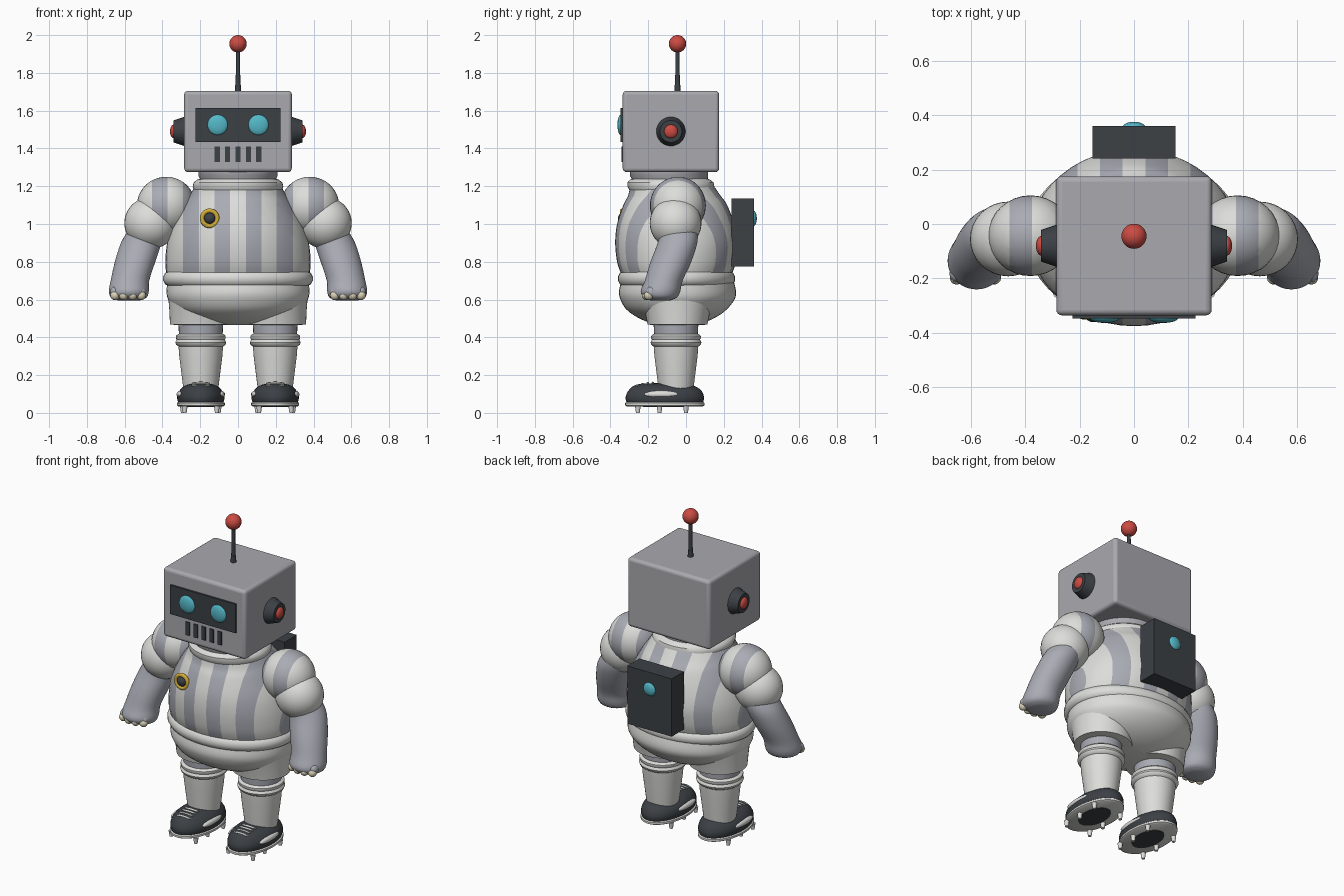
import bpy, bmesh, math
from mathutils import Matrix, Vector

cube = bpy.data.objects.get("Cube")
if cube:
    bpy.data.objects.remove(cube, do_unlink=True)


def material(name, r, g, b):
    m = bpy.data.materials.new(name)
    m.use_nodes = True
    m.diffuse_color = (r, g, b, 1)
    m.node_tree.nodes["Principled BSDF"].inputs["Base Color"].default_value = (r, g, b, 1)
    return m


white = material("white cloth", .72, .72, .70)
grey = material("blue grey", .40, .41, .46)
metal = material("head grey", .40, .40, .43)
dark = material("charcoal", .045, .052, .06)
red = material("red", .60, .07, .055)
cyan = material("cyan", .09, .48, .58)
yellow = material("yellow", .65, .42, .04)
cream = material("cream", .72, .66, .48)


def finish(name, bm, mat, loc=(0, 0, 0), angle=40):
    bmesh.ops.recalc_face_normals(bm, faces=bm.faces)
    mesh = bpy.data.meshes.new(name)
    bm.to_mesh(mesh)
    bm.free()
    mesh.materials.append(mat)
    mesh.shade_smooth()
    mesh.set_sharp_from_angle(angle=math.radians(angle))
    obj = bpy.data.objects.new(name, mesh)
    obj.location = loc
    bpy.context.collection.objects.link(obj)
    return obj


def ball(name, mat, loc, size):
    bm = bmesh.new()
    bmesh.ops.create_uvsphere(bm, u_segments=32, v_segments=20, radius=1)
    bmesh.ops.scale(bm, vec=Vector(size), verts=bm.verts)
    return finish(name, bm, mat, loc)


def box(name, mat, loc, size, bevel=0):
    bm = bmesh.new()
    bmesh.ops.create_cube(bm, size=1)
    bmesh.ops.scale(bm, vec=Vector(size), verts=bm.verts)
    obj = finish(name, bm, mat, loc)
    if bevel:
        mod = obj.modifiers.new("rounded edges", "BEVEL")
        mod.width, mod.segments = bevel, 4
    return obj


def cone(name, mat, loc, low, high, depth, turn=0):
    """Truncated cone along z, or along x when turned."""
    bm = bmesh.new()
    bmesh.ops.create_cone(bm, cap_ends=True, segments=32, radius1=low, radius2=high, depth=depth)
    bmesh.ops.rotate(bm, verts=bm.verts, matrix=Matrix.Rotation(turn, 3, "Y"))
    return finish(name, bm, mat, loc)


def loft(name, mat, rings, side=1, steps=1):
    """Skin through level ellipses given as (z, centre x, centre y, radius x, radius y)."""
    rows = []
    last = len(rings) - 1
    for i in range(last):
        a, b, c, d = (Vector(rings[max(0, min(last, i + k))]) for k in (-1, 0, 1, 2))
        for j in range(steps):
            t = j / steps
            rows.append(b + (c - a) * t / 2 + (a - b * 2.5 + c * 2 - d / 2) * t * t
                        + (b * 3 - a - c * 3 + d) * t ** 3 / 2)
    rows.append(Vector(rings[-1]))
    bm = bmesh.new()
    count = 48
    loops = []
    for z, cx, cy, rx, ry in rows:
        angles = [math.tau * k / count for k in range(count)]
        loops.append([bm.verts.new((side * (cx + rx * math.cos(a)), cy + ry * math.sin(a), z))
                      for a in angles])
    for lower, upper in zip(loops, loops[1:]):
        for k in range(count):
            n = (k + 1) % count
            bm.faces.new((lower[k], lower[n], upper[n], upper[k]))
    bm.faces.new(loops[0])
    bm.faces.new(loops[-1])
    return finish(name, bm, mat)


def add_stripes(obj, band=.083):
    """Cut upright bands at fixed x and colour every other one."""
    bm = bmesh.new()
    bm.from_mesh(obj.data)
    shift = obj.location.x
    for k in range(-8, 8):
        bmesh.ops.bisect_plane(bm, geom=bm.verts[:] + bm.edges[:] + bm.faces[:],
                               plane_co=((k + .5) * band - shift, 0, 0), plane_no=(1, 0, 0))
    for f in bm.faces:
        f.material_index = round((f.calc_center_median().x + shift) / band) % 2
    bm.to_mesh(obj.data)
    bm.free()
    obj.data.materials.append(grey)


def torus(name, mat, loc, major, minor):
    """Ring facing the front."""
    bm = bmesh.new()
    n, m = 32, 12
    grid = []
    for i in range(n):
        a = math.tau * i / n
        row = []
        for j in range(m):
            b = math.tau * j / m
            r = major + minor * math.cos(b)
            row.append(bm.verts.new((r * math.cos(a), minor * math.sin(b), r * math.sin(a))))
        grid.append(row)
    for i in range(n):
        for j in range(m):
            p, q = grid[i], grid[(i + 1) % n]
            bm.faces.new((p[j], q[j], q[(j + 1) % m], p[(j + 1) % m]))
    return finish(name, bm, mat, loc)


# Head, antenna and face
box("head", metal, (0, -.08, 1.49), (.57, .51, .43), .02)
cone("antenna_base", dark, (0, -.045, 1.72), .017, .014, .05)
cone("antenna_rod", dark, (0, -.045, 1.82), .013, .01, .22)
ball("antenna_ball", red, (0, -.045, 1.954), (.046, .046, .046))
box("visor", dark, (0, -.335, 1.524), (.45, .024, .18))
for i in range(-2, 3):
    box(f"mouth_slot_{i + 3}", dark, (i * .055, -.333, 1.37), (.027, .018, .082))

# Neck, torso and shorts
loft("neck", metal, [(1.18, 0, -.085, .2, .2), (1.235, 0, -.085, .2, .2),
                     (1.255, 0, -.09, .21, .207), (1.28, 0, -.09, .21, .207)])
loft("collar", white, [(1.18, 0, -.075, .235, .225), (1.2, 0, -.08, .24, .23),
                       (1.22, 0, -.082, .235, .228), (1.235, 0, -.085, .215, .212),
                       (1.24, 0, -.085, .2, .2)])
torso = loft("torso", white, [
    (.74, 0, -.05, .38, .295), (.8, 0, -.05, .385, .315), (.9, 0, -.05, .375, .325),
    (1, 0, -.055, .345, .31), (1.1, 0, -.057, .292, .275), (1.15, 0, -.062, .258, .245),
    (1.205, 0, -.075, .225, .22)], steps=4)
add_stripes(torso)
loft("shirt_hem", white, [
    (.672, 0, -.05, .37, .29), (.68, 0, -.05, .385, .3), (.7, 0, -.05, .396, .31),
    (.722, 0, -.05, .396, .31), (.742, 0, -.05, .385, .3), (.752, 0, -.05, .37, .285)])
loft("shorts", white, [
    (.465, 0, -.05, .12, .09), (.48, 0, -.05, .2, .15), (.51, 0, -.05, .275, .215),
    (.55, 0, -.05, .335, .268), (.6, 0, -.045, .37, .302), (.64, 0, -.045, .378, .31),
    (.69, 0, -.045, .375, .3)], steps=3)

# Chest badge and back unit
torus("badge_ring", yellow, (-.15, -.338, 1.03), .04, .012)
ball("badge_centre", dark, (-.15, -.335, 1.03), (.03, .025, .03))
box("back_unit", dark, (0, .3, .955), (.306, .12, .36))
ball("back_light", cyan, (0, .355, 1.03), (.042, .02, .042))

for s, word in ((1, "left"), (-1, "right")):
    # Eye and ear
    ball(word + "_eye", cyan, (s * .108, -.345, 1.525), (.054, .018, .054))
    cone(word + "_ear", dark, (s * .312, -.08, 1.49), .078, .058, .06, s * math.pi / 2)
    ball(word + "_ear_button", red, (s * .34, -.08, 1.49), (.02, .036, .036))

    # Arm
    shoulder = ball(word + "_shoulder", white, (s * .38, -.043, 1.098), (.155, .148, .152))
    add_stripes(shoulder)
    ball(word + "_sleeve", white, (s * .462, -.055, 1.005), (.14, .137, .137))
    loft(word + "_forearm", grey, [
        (.96, .485, -.04, .1, .1), (.9, .512, -.045, .108, .105), (.8, .545, -.08, .107, .108),
        (.7, .572, -.118, .102, .1), (.645, .578, -.135, .106, .105),
        (.612, .578, -.135, .095, .088), (.596, .578, -.135, .06, .055)], s, 3)
    for i in range(4):
        x = s * (.513 + i * .046)
        y = -.215 + .012 * abs(i - 1.5)
        ball(f"{word}_finger_{i + 1}", grey, (x, y + .014, .64), (.026, .03, .03))
        ball(f"{word}_nail_{i + 1}", cream, (x, y, .622), (.025, .025, .025))

    # Leg
    loft(word + "_shorts_leg", white, [
        (.465, .19, -.045, .13, .13), (.468, .19, -.045, .17, .158), (.55, .19, -.045, .174, .175),
        (.66, .19, -.045, .183, .21)], s)
    cone(word + "_knee", grey, (s * .197, -.053, .44), .114, .12, .12)
    loft(word + "_sock", white, [
        (z, .197, -.053, r, r) for z, r in (
            (.1, .09), (.14, .094), (.3, .114), (.352, .118), (.36, .13), (.373, .135), (.383, .13),
            (.388, .127), (.395, .132), (.407, .132), (.416, .122), (.418, .11))], s)

    # Shoe
    loft(word + "_shoe", dark, [
        (.05, .197, -.112, .118, .2), (.075, .197, -.112, .125, .208), (.1, .197, -.112, .122, .203),
        (.125, .197, -.112, .107, .187), (.143, .197, -.118, .085, .16),
        (.154, .197, -.13, .05, .11), (.157, .197, -.13, .015, .04)], s, 2)
    loft(word + "_sole", white, [
        (.034, .197, -.112, .118, .2), (.04, .197, -.112, .127, .21), (.052, .197, -.112, .127, .21),
        (.057, .197, -.112, .12, .203)], s)
    loft(word + "_sole_pad", dark, [(.031, .197, -.112, .072, .115), (.036, .197, -.112, .072, .115)], s)
    for flip in (-1, 1):
        ball(f"{word}_shoe_stripe_{flip}", white, (s * .197 + flip * .108, -.13, .098), (.02, .09, .019))
        for y in (-.255, -.14, 0):
            cone(f"{word}_cleat", white, (s * .197 + flip * (.085 if y else .095), y, .018),
                 .01, .015, .036)
    for i in range(4):
        ball(f"{word}_lace_{i + 1}", white, (s * .197, -.175 - i * .028, .157 - i * i * .0015),
             (.05, .007, .008))
